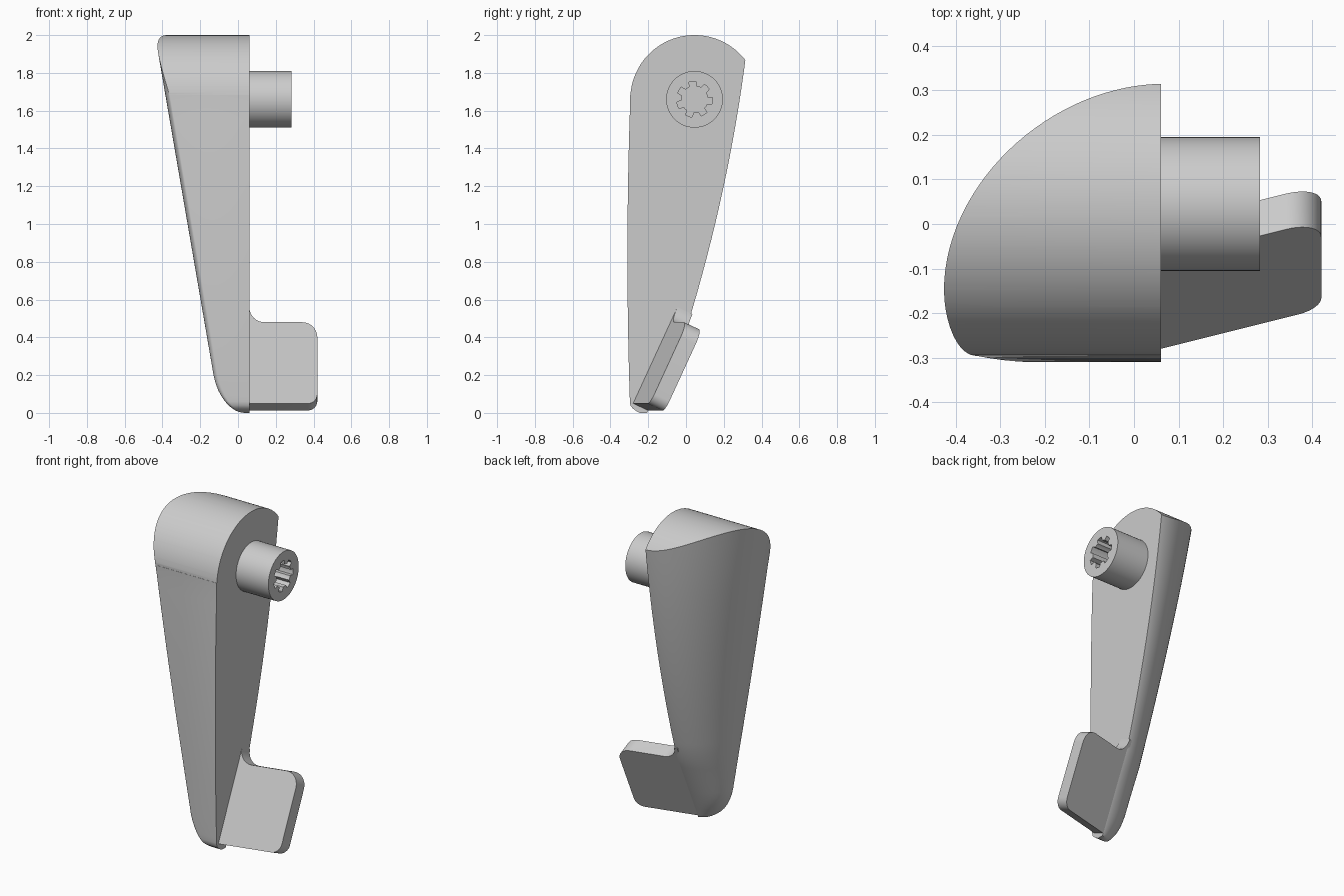
import bpy, bmesh, math

old = bpy.data.objects.get("Cube")
if old:
    bpy.data.objects.remove(old, do_unlink=True)

grey = bpy.data.materials.new("plain_grey")
grey.use_nodes = True
colour = (0.6, 0.6, 0.6, 1)
grey.diffuse_color = colour
grey.node_tree.nodes["Principled BSDF"].inputs["Base Color"].default_value = colour


def loft(name, rings):
    """Closed solid through rings with equal point counts."""
    bm = bmesh.new()
    loops = [[bm.verts.new(p) for p in ring] for ring in rings]
    for a, b in zip(loops, loops[1:]):
        for i in range(len(a)):
            j = (i + 1) % len(a)
            bm.faces.new((a[i], a[j], b[j], b[i]))
    bm.faces.new(loops[0])
    bm.faces.new(loops[-1])
    bmesh.ops.recalc_face_normals(bm, faces=bm.faces[:])
    mesh = bpy.data.meshes.new(name)
    bm.to_mesh(mesh)
    bm.free()
    mesh.materials.append(grey)
    ob = bpy.data.objects.new(name, mesh)
    bpy.context.collection.objects.link(ob)
    return ob


def prism_x(name, outline, x0, x1):
    return loft(name, [[(x, y, z) for y, z in outline] for x in (x0, x1)])


def arc(cx, cy, r, start, end, n):
    angles = [math.radians(start + (end - start) * i / n) for i in range(n + 1)]
    return [(cx + r * math.cos(a), cy + r * math.sin(a)) for a in angles]


def cut(ob, tool, operation):
    mod = ob.modifiers.new("cut", "BOOLEAN")
    mod.operation, mod.object, mod.solver = operation, tool, "EXACT"
    select(ob)
    bpy.ops.object.modifier_apply(modifier=mod.name)
    bpy.data.objects.remove(tool, do_unlink=True)


def select(ob):
    bpy.ops.object.select_all(action="DESELECT")
    ob.select_set(True)
    bpy.context.view_layer.objects.active = ob


def smooth(ob, angle=32):
    select(ob)
    bpy.ops.object.shade_smooth_by_angle(angle=math.radians(angle))


FLAT_X = 0.06            # flat inner side of the handle
PIVOT_Y, PIVOT_Z = 0.045, 1.66


# Handle: horizontal sections, flat on the inner side and rounded at the back
def section(z):
    w = z - 0.47
    back = 0.01 + (0.305 * w - 0.0625 * w * w if w > 0 else 0.46 * w)
    t = min(z / PIVOT_Z, 1)
    front = -0.295 - 0.06 * t * (1 - t)
    left = -0.095 - 0.172 * z
    if z < 0.05:                                   # rounded toe
        front += 0.05 * (1 - z / 0.05) ** 2
    if z < 0.2:
        left += 0.13 * (1 - math.sqrt(1 - (1 - z / 0.2) ** 2))
    widest = front + 0.17 * (back - front)
    ring = [(FLAT_X, front, z)]
    corner = min(0.025, (widest - front))
    for i in range(9):                             # front left corner
        a = math.pi / 2 * i / 8
        ring.append((left + corner * (1 - math.sin(a)),
                     widest + (front - widest) * math.cos(a), z))
    for i in range(1, 33):                         # curved back
        a = math.pi / 2 * i / 32
        ring.append((FLAT_X + (left - FLAT_X) * math.cos(a) ** (2 / 1.85),
                     widest + (back - widest) * math.sin(a) ** (2 / 1.85), z))
    return ring


heights = [0, 0.004, 0.012, 0.025, 0.04, 0.06, 0.09, 0.12, 0.16, 0.2]
heights += [0.2 + 0.09 * i for i in range(1, 22)]
handle = loft("handle", [section(z) for z in heights])

# Rounded top, concentric with the pivot
crown = arc(PIVOT_Y, PIVOT_Z, 0.34, 176, 4, 64)
crown = [(-1, -1), (-1, crown[0][1])] + crown + [(1, crown[-1][1]), (1, -1)]
cut(handle, prism_x("crown_cutter", crown, -1, 1), "INTERSECT")
smooth(handle)

# Pivot peg with a splined socket
peg = prism_x("pivot_peg", arc(PIVOT_Y, PIVOT_Z, 0.15, 0, 354, 59), 0.05, 0.283)
spline = []
for k in range(7):
    a = 97 + k * 360 / 7
    spline += arc(PIVOT_Y, PIVOT_Z, 0.095, a - 11, a + 11, 4)
    spline += arc(PIVOT_Y, PIVOT_Z, 0.07, a + 15, a + 36, 4)
cut(peg, prism_x("socket_cutter", spline, 0.09, 0.4), "DIFFERENCE")
smooth(peg)

# Finger tab: rounded outline on a tilted plane, thickened backwards
outline = [(0.04, 0.05), (0.04, 0.56)]
outline += arc(0.14, 0.56, 0.08, 180, 270, 10)
outline += arc(0.34, 0.40, 0.08, 90, 0, 10)
outline += arc(0.37, 0.10, 0.05, 0, -90, 8)
front_face = [(x, -0.303 + 0.46 * z + 0.25 * (x - FLAT_X), z) for x, z in outline]
back_face = [(x, y + 0.08, z - 0.037) for x, y, z in front_face]
tab = loft("finger_tab", [front_face, back_face])
smooth(tab)
